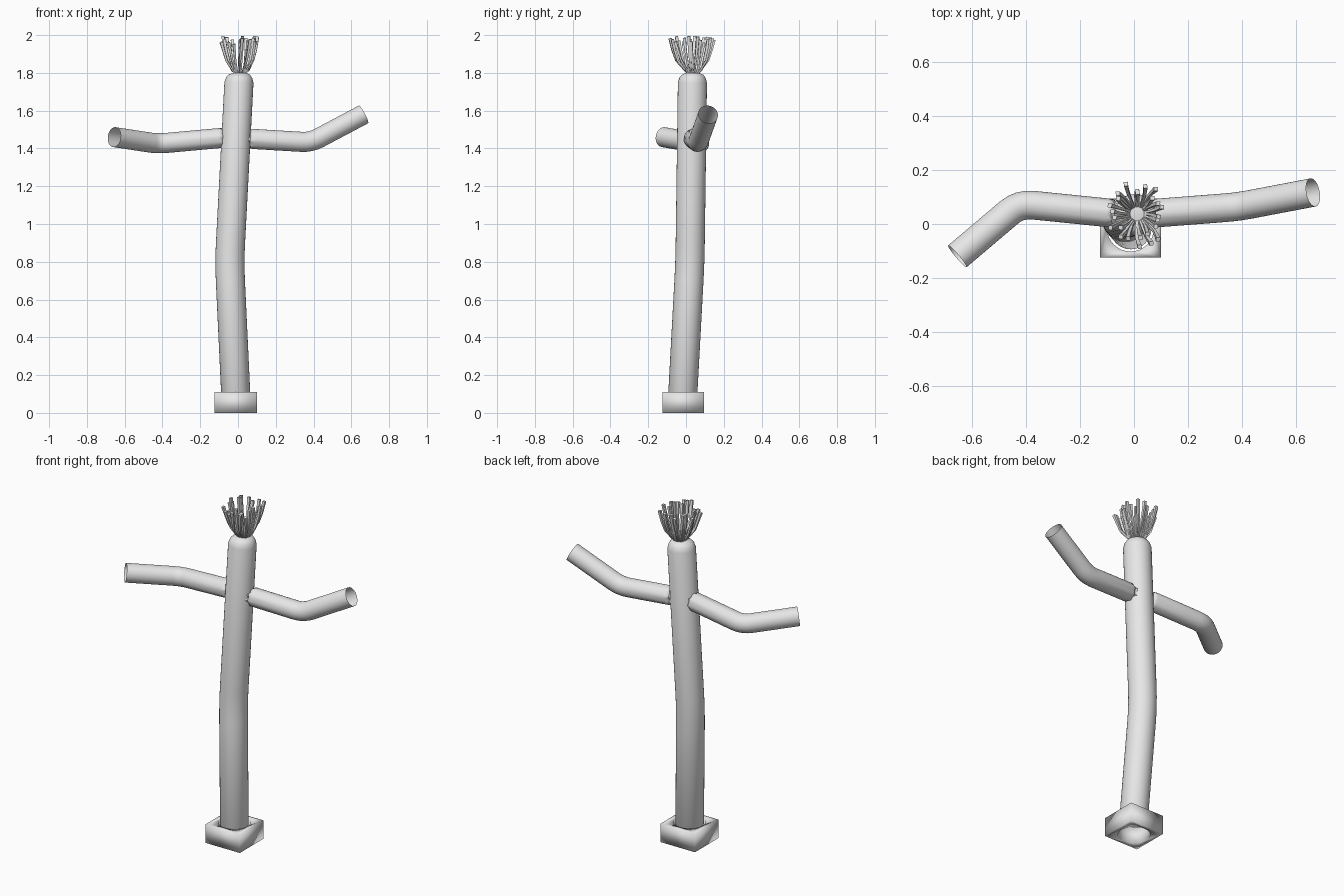
import bpy, bmesh, math, random
from mathutils import Vector

cube = bpy.data.objects.get("Cube")
if cube:
    bpy.data.objects.remove(cube, do_unlink=True)
random.seed(4)

# One plain fabric grey
grey = bpy.data.materials.new("light_grey")
grey.use_nodes = True
grey.diffuse_color = (0.8, 0.8, 0.8, 1)
grey.node_tree.nodes["Principled BSDF"].inputs["Base Color"].default_value = (0.8, 0.8, 0.8, 1)


def make_object(name, bm, angle=40):
    mesh = bpy.data.meshes.new(name)
    bmesh.ops.recalc_face_normals(bm, faces=bm.faces)
    bm.to_mesh(mesh)
    bm.free()
    mesh.materials.append(grey)
    obj = bpy.data.objects.new(name, mesh)
    bpy.context.collection.objects.link(obj)
    bpy.ops.object.select_all(action='DESELECT')
    obj.select_set(True)
    bpy.context.view_layer.objects.active = obj
    if angle:
        bpy.ops.object.shade_smooth_by_angle(angle=math.radians(angle))
    return obj


def sweep(bm, path, radii, sides, wobble=(), caps=(False, False)):
    """Sweep a round section along a path; wobble crumples the first rings."""
    pts = [Vector(p) for p in path]
    rings, up = [], None
    for i, p in enumerate(pts):
        t = (pts[min(i + 1, len(pts) - 1)] - pts[max(i - 1, 0)]).normalized()
        if up is None:
            up = t.orthogonal()
        up = (up - t * up.dot(t)).normalized()
        side = t.cross(up)
        amount = wobble[i] if i < len(wobble) else 0
        ring = []
        for k in range(sides):
            a = math.tau * k / sides
            r = radii[i] * (1 + amount * math.sin(k * math.pi / 2))
            ring.append(bm.verts.new(p + (up * math.cos(a) + side * math.sin(a)) * r))
        rings.append(ring)
    for a, b in zip(rings, rings[1:]):
        for k in range(sides):
            n = (k + 1) % sides
            bm.faces.new((a[k], a[n], b[n], b[k]))
    for cap, ring in zip(caps, (rings[0], rings[-1])):
        if cap:
            bm.faces.new(ring)


def bend(start, corner, end, size):
    """Straight, short rounded corner, straight."""
    s, c, e = Vector(start), Vector(corner), Vector(end)
    a = c + (s - c).normalized() * size
    b = c + (e - c).normalized() * size
    arc = [a * (1 - t) ** 2 + c * 2 * t * (1 - t) + b * t * t
           for t in (0, 0.25, 0.5, 0.75, 1)]
    return [s] + arc + [e]


# Blower base: square block with a round hole through it
bm = bmesh.new()
bmesh.ops.create_cube(bm, size=1)
for v in bm.verts:
    v.co = Vector((v.co.x * 0.225 - 0.013, v.co.y * 0.22 - 0.015, v.co.z * 0.11 + 0.055))
base = make_object("blower_base", bm, 0)
bm = bmesh.new()
sweep(bm, [(-0.013, -0.015, -0.1), (-0.013, -0.015, 0.3)], [0.087] * 2, 32, caps=(True, True))
cutter = make_object("hole_cutter", bm, 0)
cut = base.modifiers.new("hole", 'BOOLEAN')
cut.object = cutter
cut.solver = 'EXACT'
bpy.ops.object.select_all(action='DESELECT')
base.select_set(True)
bpy.context.view_layer.objects.active = base
bpy.ops.object.modifier_apply(modifier="hole")
bpy.data.objects.remove(cutter, do_unlink=True)
bpy.ops.object.shade_smooth()

# Body: long bent tube with gathered foot and rounded shoulder
path = bend((-0.012, -0.017, 0.1), (-0.045, 0.021, 0.8), (0.005, 0.034, 1.75), 0.1)
path = [Vector((-0.011, -0.018, 0.085))] + path
radii = [0.068] + [0.077] * 7
for z, r in ((1.775, 0.069), (1.79, 0.057), (1.8, 0.035), (1.803, 0.015)):
    path.append(Vector((0.007, 0.035, z)))
    radii.append(r)
bm = bmesh.new()
sweep(bm, path, radii, 32, caps=(False, True))
make_object("body_tube", bm, 60)

# Arms: open tubes, crumpled where they are sewn to the body
arms = {
    "right_arm": ((-0.062, 0.038, 1.458), (-0.425, 0.075, 1.425), (-0.655, -0.12, 1.46)),
    "left_arm": ((0.05, 0.038, 1.452), (0.385, 0.064, 1.432), (0.664, 0.117, 1.58)),
}
for name, (start, corner, end) in arms.items():
    path = bend(start, corner, end, 0.05)
    along = (path[1] - path[0]).normalized()
    seam = [path[0] + along * d for d in (0, 0.012, 0.02, 0.035)]
    bm = bmesh.new()
    sweep(bm, seam + path[1:], [0.046, 0.04, 0.05, 0.053] + [0.053] * 6, 32,
          wobble=(0.1, 0.12, 0.06))
    make_object(name, bm, 60)

# Hair: a crown of thin strips that bulge out and widen toward flat tips
bm = bmesh.new()
count = 26
for i in range(count):
    a = math.tau * (i + random.uniform(-0.3, 0.3)) / count
    spread = random.uniform(0.075, 0.125)
    top = random.uniform(1.95, 1.995)
    twist = random.uniform(-0.15, 0.15)
    path = []
    for r, z, turn in ((0.02, 1.79, 0), (0.045, 1.815, 0), (spread * 0.72, 1.865, 0.3),
                       (spread * 0.88, 1.92, 0.7), (spread, top, 1)):
        ang = a + twist * turn
        path.append((0.012 + r * math.cos(ang), 0.038 + r * math.sin(ang), z))
    sweep(bm, path, [0.005, 0.006, 0.008, 0.009, 0.011], 4, caps=(True, True))
make_object("hair_strips", bm, 30)
